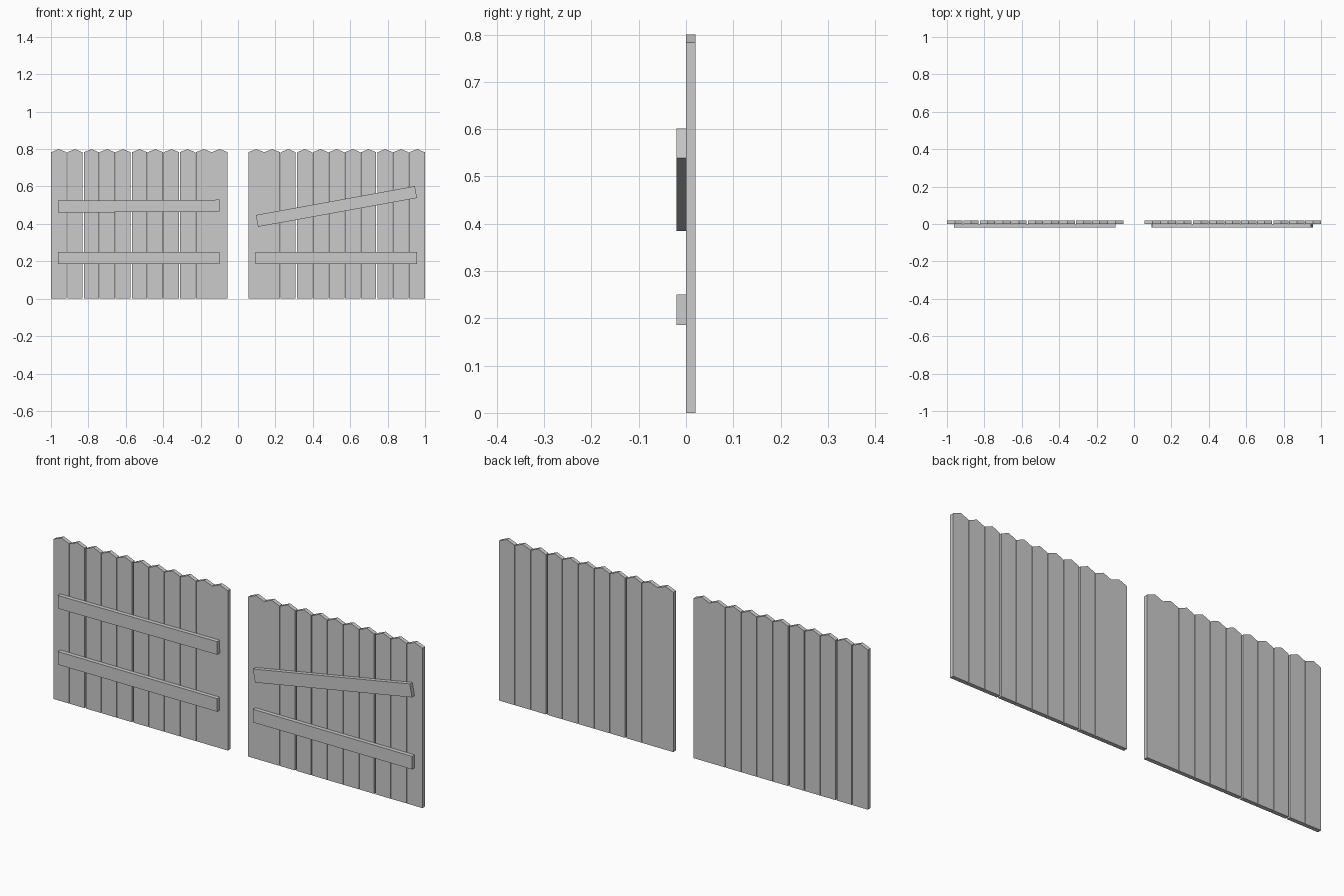
import bpy, bmesh, math
from mathutils import Matrix

if "Cube" in bpy.data.objects:
    bpy.data.objects.remove(bpy.data.objects["Cube"])

PITCH = 0.0859          # spacing of the pickets
T = 0.02                # board thickness


def prism(name, pts, y0, y1):
    """Extrude an x-z outline from y0 to y1."""
    bm = bmesh.new()
    face = bm.faces.new([bm.verts.new((x, y0, z)) for x, z in pts])
    res = bmesh.ops.extrude_face_region(bm, geom=[face])
    for v in res["geom"]:
        if isinstance(v, bmesh.types.BMVert):
            v.co.y = y1
    bmesh.ops.recalc_face_normals(bm, faces=bm.faces)
    me = bpy.data.meshes.new(name)
    bm.to_mesh(me)
    bm.free()
    ob = bpy.data.objects.new(name, me)
    bpy.context.collection.objects.link(ob)
    return ob


def picket(name, x0, x1):
    # upright board with a shallow pointed top
    prism(name, [(x0, 0), (x1, 0), (x1, 0.783), ((x0 + x1) / 2, 0.8), (x0, 0.783)], 0, T)


def rail(name, cx, cz, angle=0.0):
    # cross board nailed on the front, optionally slanted
    l, h = 0.432, 0.032
    ob = prism(name, [(-l, -h), (l, -h), (l, h), (-l, h)], -T, 0)
    ob.data.transform(Matrix.Translation((cx, 0, cz)) @ Matrix.Rotation(-math.radians(angle), 4, 'Y'))


# pickets: (panel name, left end, joints with a wider gap, joints closed tight)
for side, start, wide, tight in (("left", -1.0, (2, 5), (10,)),
                                 ("right", 0.055, (3, 8), (1,))):
    def half_gap(j):
        if j in (0, 11) or j in tight:
            return 0.0
        return 0.004 if j in wide else 0.0015
    for i in range(11):
        picket(f"{side}_picket_{i + 1}",
               start + i * PITCH + half_gap(i),
               start + (i + 1) * PITCH - half_gap(i + 1))

# rails
rail("left_lower_rail", -0.531, 0.218)
rail("left_upper_rail", -0.531, 0.495, 0.3)
rail("right_lower_rail", 0.526, 0.218)
rail("right_upper_rail_slanted", 0.526, 0.493, 10.3)
